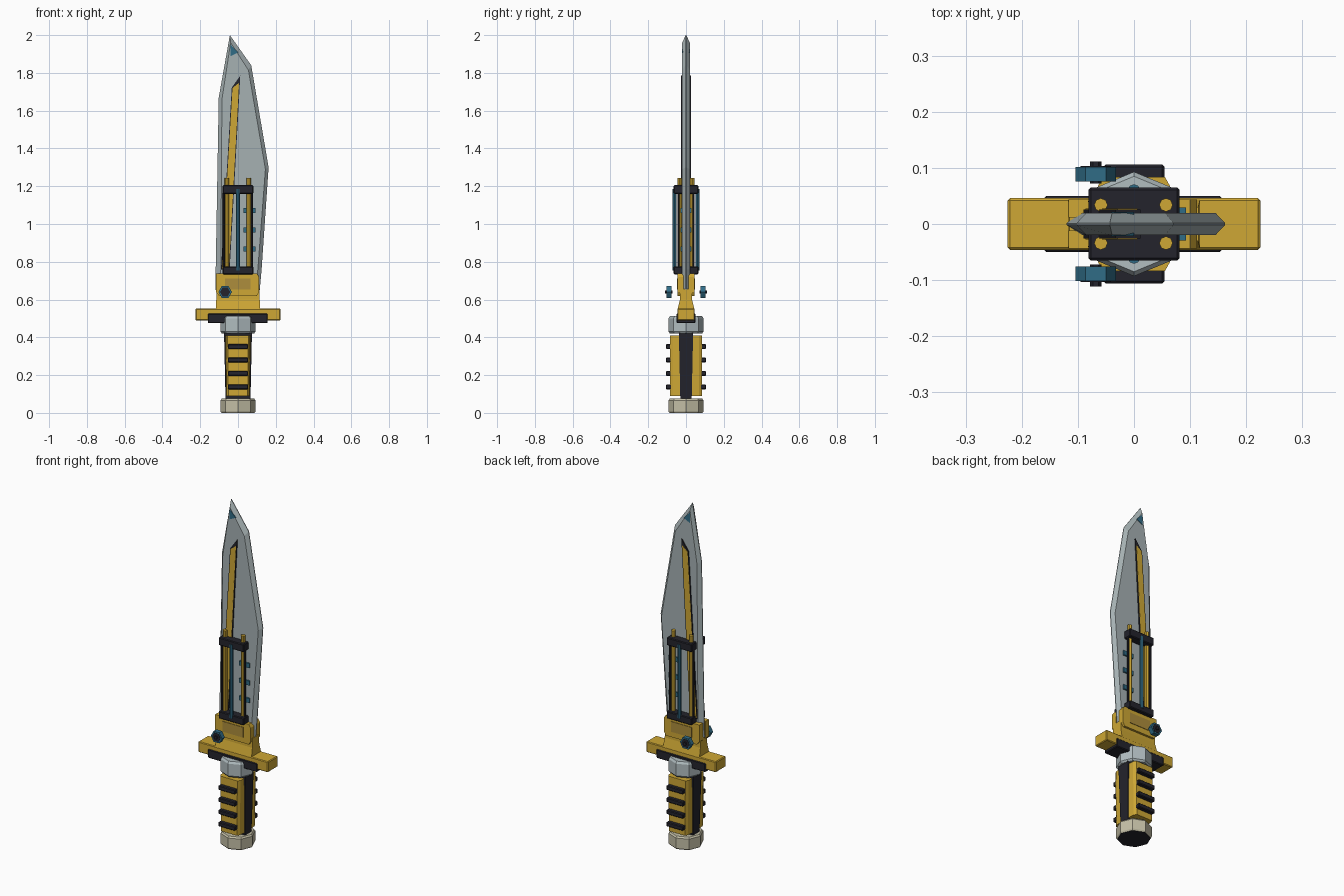
import bpy
import bmesh
import math

if "Cube" in bpy.data.objects:
    bpy.data.objects.remove(bpy.data.objects["Cube"], do_unlink=True)


def material(name, rgb):
    m = bpy.data.materials.new(name)
    m.use_nodes = True
    m.diffuse_color = (*rgb, 1)
    m.node_tree.nodes["Principled BSDF"].inputs["Base Color"].default_value = (*rgb, 1)
    return m


STEEL = material("steel grey", (0.38, 0.44, 0.45))
PALE = material("pale steel", (0.44, 0.51, 0.53))
YELLOW = material("golden yellow", (0.62, 0.39, 0.035))
GOLD = material("dull gold", (0.42, 0.27, 0.045))
DARK = material("near black", (0.017, 0.017, 0.025))
BLUE = material("deep blue", (0.03, 0.15, 0.24))
BEIGE = material("pale beige", (0.55, 0.52, 0.38))


def finish(name, bm, *mats):
    bmesh.ops.recalc_face_normals(bm, faces=bm.faces)
    mesh = bpy.data.meshes.new(name)
    bm.to_mesh(mesh)
    bm.free()
    for m in mats:
        mesh.materials.append(m)
    ob = bpy.data.objects.new(name, mesh)
    bpy.context.collection.objects.link(ob)
    return ob


def loft(name, rings, *mats):
    """Skin a stack of equal rings of points and cap both ends."""
    bm = bmesh.new()
    rows = [[bm.verts.new(p) for p in ring] for ring in rings]
    n = len(rows[0])
    for a, b in zip(rows, rows[1:]):
        for i in range(n):
            bm.faces.new((a[i], a[(i + 1) % n], b[(i + 1) % n], b[i]))
    bm.faces.new(rows[0])
    bm.faces.new(rows[-1])
    return finish(name, bm, *mats)


def plate(name, outline, y0, y1, mat):
    return loft(name, [[(x, y, z) for x, z in outline] for y in (y0, y1)], mat)


def rect(hx, hy, z):
    return [(-hx, -hy, z), (hx, -hy, z), (hx, hy, z), (-hx, hy, z)]


def box(name, x0, x1, y0, y1, z0, z1, mat, bevel=0):
    ob = plate(name, [(x0, z0), (x1, z0), (x1, z1), (x0, z1)], y0, y1, mat)
    if bevel:
        mod = ob.modifiers.new("chamfer", "BEVEL")
        mod.width = bevel
        mod.segments = 1
    return ob


def ring(r, z, n=8, x=0, y=0):
    return [(x + r * math.cos(math.tau * i / n), y + r * math.sin(math.tau * i / n), z)
            for i in range(n)]


def rod(name, x, y, r, z0, z1, mat):
    return loft(name, [ring(r, z0, 8, x, y), ring(r, z1, 8, x, y)], mat)


def disc(name, x, z, r, y0, y1, mat, n=6):
    pts = [(x + r * math.cos(math.tau * i / n), z + r * math.sin(math.tau * i / n))
           for i in range(n)]
    return plate(name, pts, y0, y1, mat)


# Blade: sharp outline at the middle, flat faces either side
edge = [(-0.12, 0.65), (0.115, 0.65), (0.125, 0.76), (0.162, 1.3),
        (0.07, 1.84), (-0.043, 2.0), (-0.102, 1.67)]
flat = [(-0.092, 0.66), (0.095, 0.66), (0.105, 0.76), (0.145, 1.29),
        (0.055, 1.815), (-0.039, 1.96), (-0.085, 1.66)]
loft("blade", [[(x, y, z) for x, z in pts] for pts, y in
               ((flat, -0.02), (edge, -0.002), (edge, 0.002), (flat, 0.02))], STEEL)

# Guard, its dark bracket, and the flared neck
box("guard", -0.225, 0.225, -0.046, 0.046, 0.49, 0.552, YELLOW, 0.004)
box("guard_bracket", -0.16, 0.157, -0.05, 0.05, 0.475, 0.526, DARK, 0.004)
loft("blade_neck", [rect(0.118, 0.044, 0.55), rect(0.115, 0.032, 0.6),
                    rect(0.115, 0.03, 0.655)], YELLOW)

# Grip core, collar and pommel
loft("grip_core", [rect(0.066, 0.03, 0.07), rect(0.074, 0.038, 0.43)], DARK)
loft("collar", [ring(0.085, 0.42), ring(0.093, 0.43), ring(0.093, 0.5),
                ring(0.085, 0.512)], PALE)
pommel = loft("pommel", [ring(0.088, 0), ring(0.093, 0.008), ring(0.093, 0.066),
                         ring(0.086, 0.075)], BEIGE, DARK)
for f in pommel.data.polygons:
    f.material_index = int(f.normal.z < -0.9)

# Parts repeated on the front and back
for s, side in ((-1, "front"), (1, "back")):
    # Grip shell with cross ribs
    shell = [(-0.068, 0.02), (-0.064, 0.068), (-0.055, 0.084),
             (0.055, 0.084), (0.064, 0.068), (0.068, 0.02)]
    loft(side + "_grip_shell", [[(x * k, s * y, z) for x, y in shell]
                                for z, k in ((0.09, 0.93), (0.41, 1))], YELLOW)
    for i in range(4):
        z = 0.138 + 0.071 * i
        box(f"{side}_grip_rib_{i + 1}", -0.054, 0.054, s * 0.06, s * 0.106,
            z - 0.013, z + 0.013, DARK, 0.004)

    # Cheek holding the blade, with a panel
    plate(side + "_cheek", [(-0.117, 0.64), (-0.1, 0.62), (0.1, 0.62), (0.112, 0.64),
                            (0.112, 0.72), (0.1, 0.738), (-0.117, 0.738)],
          s * 0.012, s * 0.044, YELLOW)
    box(side + "_cheek_panel", -0.068, 0.065, s * 0.043, s * 0.047, 0.652, 0.712, GOLD)

    # Side bolt with a dark face and a small stud
    disc(side + "_bolt", -0.068, 0.64, 0.036, s * 0.076, s * 0.102, BLUE)
    disc(side + "_bolt_face", -0.068, 0.64, 0.027, s * 0.1, s * 0.1035, DARK)
    disc(side + "_bolt_stud", -0.068, 0.64, 0.01, s * 0.072, s * 0.111, DARK)

    # Frame with rods on the lower blade
    box(side + "_frame_top", -0.081, 0.081, s * 0.015, s * 0.065, 1.16, 1.206, DARK, 0.004)
    box(side + "_frame_base", -0.081, 0.081, s * 0.015, s * 0.065, 0.733, 0.775, DARK, 0.004)
    for x, out, label in ((-0.059, -1, "right"), (0.057, 1, "left")):
        rod(f"{side}_{label}_gold_rod", x, s * 0.034, 0.012, 0.75, 1.243, YELLOW)
        rod(f"{side}_{label}_dark_rod", x + out * 0.017, s * 0.04, 0.006, 0.75, 1.18, DARK)
    rod(side + "_blue_rod", 0, s * 0.06, 0.011, 0.755, 1.185, BLUE)
    for i in range(3):
        z = 0.867 + 0.102 * i
        box(f"{side}_blue_tab_{i + 1}", 0.028, 0.093, s * 0.018, s * 0.029,
            z - 0.013, z + 0.013, BLUE)

    # Yellow stripe inlaid in a dark strip, and the tip marking
    plate(side + "_stripe_border", [(-0.09, 0.76), (-0.044, 0.76), (0.012, 1.785),
                                    (-0.033, 1.722)], s * 0.018, s * 0.026, DARK)
    plate(side + "_stripe", [(-0.086, 0.765), (-0.048, 0.765), (0.006, 1.748),
                             (-0.029, 1.72)], s * 0.018, s * 0.0272, YELLOW)
    plate(side + "_tip_mark", [(-0.041, 1.888), (0.0, 1.908), (-0.041, 1.952)],
          s * 0.015, s * 0.0215, BLUE)
